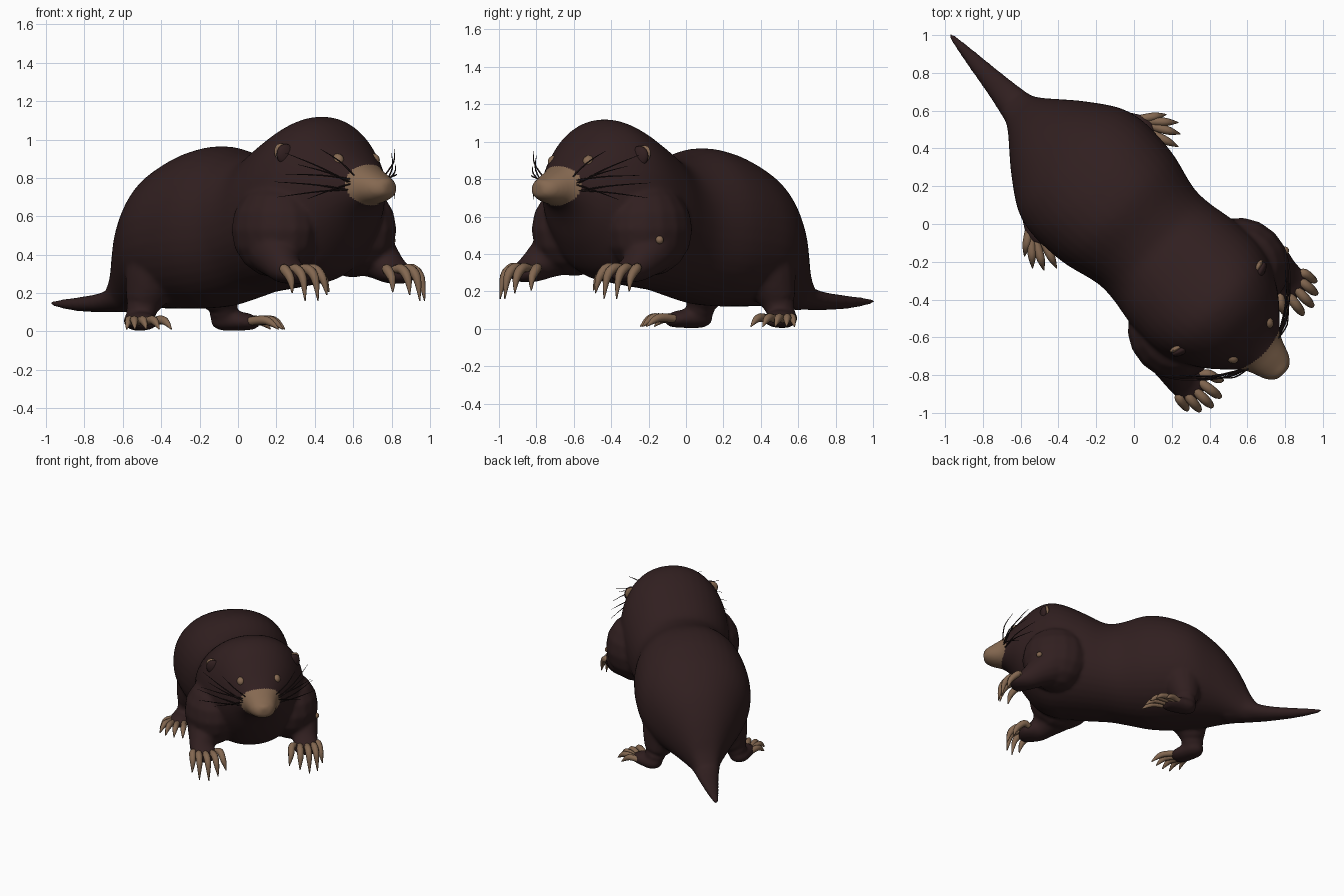
import bpy, math
from mathutils import Vector, Matrix, Euler

if "Cube" in bpy.data.objects:
    bpy.data.objects.remove(bpy.data.objects["Cube"])

# Modelled nose-forward along +x, then turned to face the front-right diagonal
TURN = Matrix.Rotation(math.radians(-45), 4, 'Z')


def material(name, rgb):
    m = bpy.data.materials.new(name)
    m.diffuse_color = (*rgb, 1)
    m.use_nodes = True
    m.node_tree.nodes["Principled BSDF"].inputs["Base Color"].default_value = m.diffuse_color
    return m


FUR = material("dark_fur", (0.030, 0.0136, 0.0140))
SKIN = material("tan_skin", (0.235, 0.140, 0.082))
CLAW = material("claw_brown", (0.225, 0.135, 0.080))
HAIR = material("whisker_black", (0.018, 0.010, 0.010))


def smooth_path(pts, sub):
    """Catmull-Rom through stations of any dimension."""
    out, n = [], len(pts)
    for i in range(n - 1):
        a, b, c, d = (pts[max(i - 1, 0)], pts[i], pts[i + 1], pts[min(i + 2, n - 1)])
        for k in range(sub):
            t = k / sub
            out.append([0.5 * (2 * q + (r - p) * t + (2 * p - 5 * q + 4 * r - s) * t * t
                               + (3 * q - p - 3 * r + s) * t ** 3)
                        for p, q, r, s in zip(a, b, c, d)])
    out.append(list(pts[-1]))
    return out


def skin_rings(name, rings, mat):
    """Join equal rings of points with quads and cap both ends."""
    n = len(rings[0])
    faces = [(i * n + k, i * n + (k + 1) % n, (i + 1) * n + (k + 1) % n, (i + 1) * n + k)
             for i in range(len(rings) - 1) for k in range(n)]
    last = (len(rings) - 1) * n
    faces += [tuple(reversed(range(n))), tuple(range(last, last + n))]
    me = bpy.data.meshes.new(name)
    me.from_pydata([p for r in rings for p in r], [], faces)
    me.materials.append(mat)
    for p in me.polygons:
        p.use_smooth = True
    me.transform(TURN)
    ob = bpy.data.objects.new(name, me)
    bpy.context.collection.objects.link(ob)
    return ob


def loft(name, stations, mat, sides=16, sub=4, upright=False, power=2.0):
    """Skin elliptical rings; a station is x, y, z, half width, half height."""
    st = smooth_path(stations, sub)
    rings, e = [], 2 / power
    for i, s in enumerate(st):
        tan = Vector(st[min(i + 1, len(st) - 1)][:3]) - Vector(st[max(i - 1, 0)][:3])
        tan = Vector((1, 0, 0)) if upright else tan.normalized()
        ref = Vector((0, 0, 1)) if abs(tan.z) < 0.93 else Vector((1, 0, 0))
        side = ref.cross(tan).normalized()
        up = tan.cross(side)
        ring = []
        for k in range(sides):
            ca, sa = (f(2 * math.pi * k / sides) for f in (math.cos, math.sin))
            ring.append(Vector(s[:3]) + side * max(s[3], .001) * math.copysign(abs(ca) ** e, ca)
                        + up * max(s[4], .001) * math.copysign(abs(sa) ** e, sa))
        rings.append(ring)
    return skin_rings(name, rings, mat)


def blob(name, c, r, mat, rot=(0, 0, 0), seg=16):
    """Ellipsoid made of stacked rings."""
    m, rings = Euler(rot).to_matrix(), []
    for i in range(seg // 2 + 1):
        th = math.pi * min(max(2 * i / seg, .01), .99)
        rings.append([Vector(c) + m @ Vector((r[0] * math.sin(th) * math.cos(2 * math.pi * k / seg),
                                              r[1] * math.sin(th) * math.sin(2 * math.pi * k / seg),
                                              -r[2] * math.cos(th))) for k in range(seg)])
    return skin_rings(name, rings, mat)


# Body, head and muzzle: x, top, bottom, half width
profile = [(-.93, .21, .11, .075), (-.87, .31, .10, .095), (-.82, .43, .10, .125),
           (-.75, .565, .11, .185), (-.65, .70, .12, .27), (-.5, .83, .12, .375),
           (-.38, .895, .12, .415), (-.25, .945, .12, .42), (-.1, .965, .13, .405),
           (.08, .925, .17, .36), (.2, .925, .20, .36), (.35, 1.01, .22, .385),
           (.5, 1.09, .24, .395), (.62, 1.12, .26, .375), (.73, 1.085, .32, .325),
           (.83, 1.0, .45, .255), (.91, .92, .59, .18), (.97, .87, .65, .13),
           (1.04, .83, .67, .102), (1.09, .80, .69, .08), (1.12, .77, .71, .045)]
body = loft("body", [(x, 0, (t + b) / 2, w, (t - b) / 2) for x, t, b, w in profile],
            FUR, sides=40, upright=True, power=2.15)
parts = [blob("nose_pad", (1.088, 0, .765), (.035, .062, .04), FUR)]

# Tail
parts.append(loft("tail", [(-.72, 0, .22, .14, .12), (-.86, 0, .175, .10, .075),
                           (-1.0, .005, .15, .073, .052), (-1.2, .012, .142, .044, .036),
                           (-1.35, .018, .145, .022, .02), (-1.405, .02, .147, .01, .01)], FUR))

for s, side in ((1, "left"), (-1, "right")):
    # Shoulder, front arm and hand
    shift = -.03 if s > 0 else 0.0      # the left hand is held a little closer in
    parts.append(blob(f"{side}_shoulder", (.56, s * .285, .53), (.25, .21, .25), FUR))
    parts.append(loft(f"{side}_arm", [(.54, s * .29, .48, .17, .17), (.62, s * .345, .42, .145, .145),
                                      (.69, s * .38 + shift / 2, .37, .11, .11),
                                      (.75, s * .40 + shift, .33, .09, .085),
                                      (.81, s * .395 + shift, .305, .095, .06),
                                      (.86, s * .39 + shift, .295, .09, .045),
                                      (.89, s * .385 + shift, .29, .05, .025)], FUR))
    # Front claws: base y, tip x, tip y, tip z
    for i, (by, tx, ty, tz) in enumerate([(.465, .90, .50, .20), (.435, .95, .455, .16),
                                          (.395, .98, .39, .16), (.35, .975, .32, .19),
                                          (.315, .92, .25, .205)]):
        by, ty = s * by + shift, s * ty + shift
        my = (by + ty) / 2
        loft(f"{side}_front_claw_{i}",
             [(.81, by, .315, .022, .022), (tx - .075, my, .325, .026, .026),
              (tx - .022, (my + ty) / 2, .275, .021, .022),
              (tx, ty, tz, .003, .003)], CLAW, sides=8)

    # Hind leg and foot
    parts.append(loft(f"{side}_hind_leg",
                      [(-.36, s * .20, .42, .19, .19), (-.39, s * .25, .26, .145, .14),
                       (-.41, s * .29, .14, .095, .09), (-.40, s * .32, .07, .07, .06)], FUR))
    parts.append(loft(f"{side}_hind_foot",
                      [(-.48, s * .29, .05, .03, .025), (-.44, s * .31, .055, .07, .05),
                       (-.38, s * .345, .055, .08, .052), (-.31, s * .385, .05, .08, .045),
                       (-.265, s * .41, .04, .055, .028)], FUR))
    for i, (bx, by, tx, ty) in enumerate([(-.38, .40, -.29, .53), (-.34, .43, -.215, .545),
                                          (-.305, .43, -.165, .51), (-.285, .40, -.125, .455),
                                          (-.29, .35, -.095, .395)]):
        mx, my = (bx + tx) / 2, (by + ty) / 2
        loft(f"{side}_hind_claw_{i}",
             [(bx, s * by, .05, .022, .022), (mx, s * my, .06, .023, .023),
              ((mx + tx) / 2, s * (my + ty) / 2, .046, .017, .019),
              (tx, s * ty, .012, .003, .003)], CLAW, sides=8)

    # Ear with bare skin at the back
    blob(f"{side}_ear", (.65, s * .295, .92), (.025, .055, .058), FUR, (s * -.5, 0, s * .3))
    blob(f"{side}_ear_back", (.626, s * .303, .932), (.016, .043, .05), SKIN, (s * -.5, 0, s * .3))
    # Eye patch
    blob(f"{side}_eye", (.865, s * .132, .893), (.038, .03, .034), SKIN)

    # Whiskers sweeping back from the muzzle
    for i, (ex, ey, ez) in enumerate([(.70, .43, .78), (.72, .43, .70), (.74, .39, .93),
                                      (.80, .36, .87), (.83, .32, .69), (.76, .41, .82),
                                      (.88, .27, .95)]):
        bz = .73 + .012 * i
        loft(f"{side}_whisker_{i}",
             [(.97, s * .10, bz, .004, .004),
              ((.97 + ex) / 2 + .025, s * ((.10 + ey) / 2 + .012), (bz + ez) / 2 + .008, .004, .004),
              (ex, s * ey, ez, .001, .001)], HAIR, sides=5)

# Fuse trunk, tail and limbs into one soft skin
bpy.ops.object.select_all(action='DESELECT')
for ob in parts + [body]:
    ob.select_set(True)
bpy.context.view_layer.objects.active = body
bpy.ops.object.join()
remesh = body.modifiers.new("fuse", 'REMESH')
remesh.mode, remesh.voxel_size = 'VOXEL', .012
soft = body.modifiers.new("soften", 'SMOOTH')
soft.factor, soft.iterations = .5, 12
fused = bpy.data.meshes.new_from_object(body.evaluated_get(bpy.context.evaluated_depsgraph_get()))
body.modifiers.clear()
body.data = fused
fused.materials.clear()
for m in (FUR, SKIN):
    fused.materials.append(m)
back = TURN.inverted()
for p in fused.polygons:
    c = back @ p.center
    p.use_smooth = True
    # Bare muzzle in front of a rounded fur edge
    p.material_index = int(c.x > .94 + 3.2 * (c.z - .775) ** 2 and c.z > .645)

# Bare patches on the left forearm
blob("forearm_patch", (.705, .40, .46), (.035, .032, .025), SKIN, (.5, 0, 0))
blob("elbow_patch", (.665, .465, .475), (.022, .022, .022), SKIN, (.8, 0, 0))
